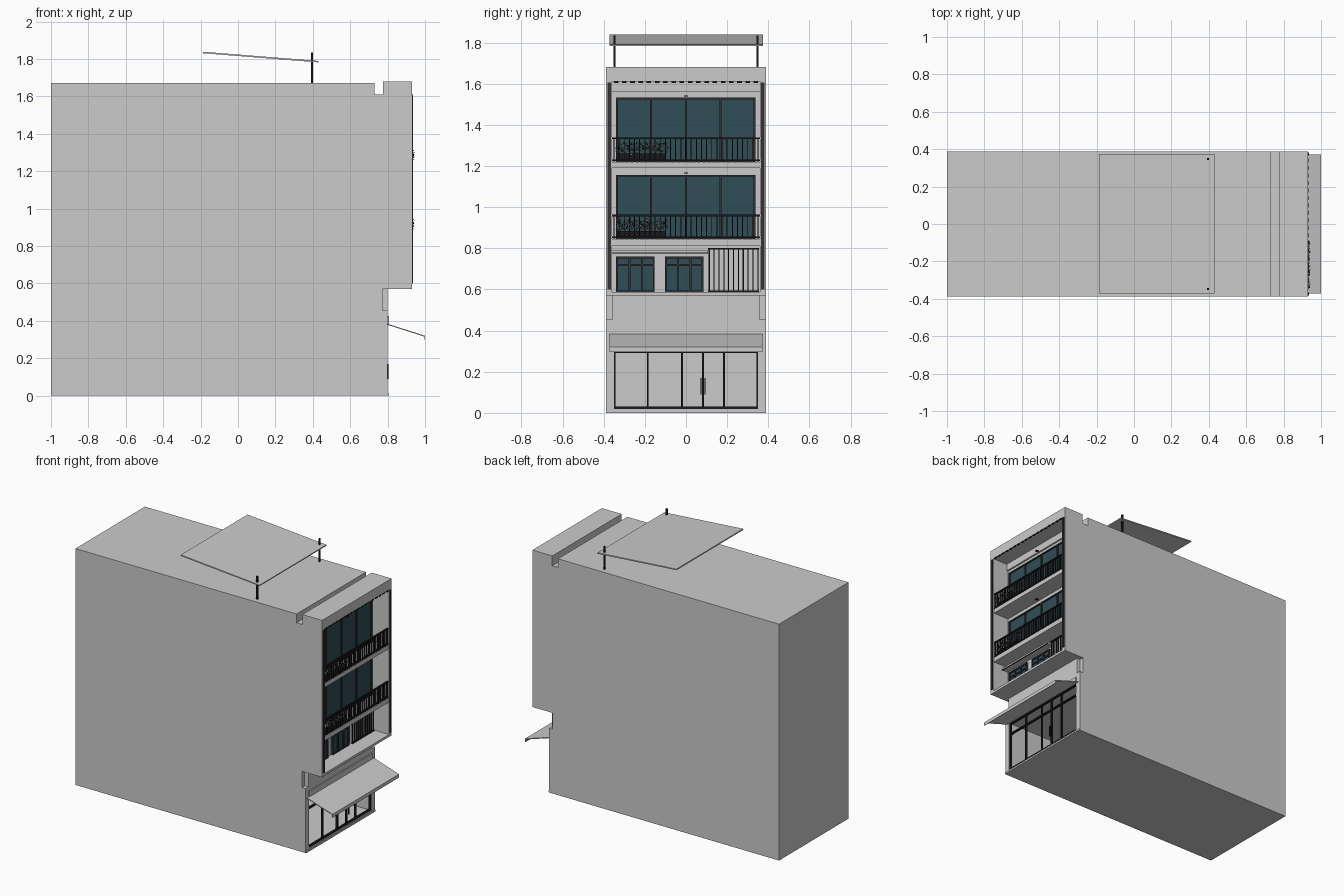
import bpy, bmesh, random
from mathutils import Vector

random.seed(4)
if "Cube" in bpy.data.objects:
    bpy.data.objects.remove(bpy.data.objects["Cube"], do_unlink=True)


def material(name, rgb):
    m = bpy.data.materials.new(name)
    m.use_nodes = True
    m.diffuse_color = (*rgb, 1)
    m.node_tree.nodes["Principled BSDF"].inputs["Base Color"].default_value = (*rgb, 1)
    return m


WALL = material("pale grey", (0.6, 0.6, 0.6))
GLASS = material("teal glass", (0.03, 0.075, 0.095))
FRAME = material("dark frame", (0.035, 0.03, 0.035))
METAL = material("black metal", (0.01, 0.01, 0.012))
LEAF = material("dark leaf", (0.02, 0.03, 0.02))
PETAL = material("beige petal", (0.5, 0.4, 0.33))


def finish(name, bm, *mats):
    bmesh.ops.recalc_face_normals(bm, faces=bm.faces)
    mesh = bpy.data.meshes.new(name)
    bm.to_mesh(mesh)
    bm.free()
    for m in mats:
        mesh.materials.append(m)
    ob = bpy.data.objects.new(name, mesh)
    bpy.context.collection.objects.link(ob)
    return ob


def boxes(name, mat, *spans):
    """Joined boxes, each given as (x range, y range, z range)."""
    bm = bmesh.new()
    for span in spans:
        vs = bmesh.ops.create_cube(bm, size=1)["verts"]
        for v in vs:
            v.co = Vector([(a + b) / 2 + c * (b - a) for (a, b), c in zip(span, v.co)])
    return finish(name, bm, mat)


def extrude_y(name, mat, profile, y0, y1):
    """Extrude an x-z outline along y."""
    bm = bmesh.new()
    face = bm.faces.new([bm.verts.new((x, y0, z)) for x, z in profile])
    out = bmesh.ops.extrude_face_region(bm, geom=[face])["geom"]
    moved = [g for g in out if isinstance(g, bmesh.types.BMVert)]
    bmesh.ops.translate(bm, verts=moved, vec=(0, y1 - y0, 0))
    return finish(name, bm, mat)


def around(c, w):
    return (c - w / 2, c + w / 2)


def cut(ob, cutters):
    for c in cutters:
        c.hide_render = True
        mod = ob.modifiers.new("cut", "BOOLEAN")
        mod.operation, mod.solver, mod.object = "DIFFERENCE", "EXACT", c
    deps = bpy.context.evaluated_depsgraph_get()
    mesh = bpy.data.meshes.new_from_object(ob.evaluated_get(deps))
    ob.modifiers.clear()
    ob.data = mesh
    for c in cutters:
        bpy.data.objects.remove(c, do_unlink=True)


# Main shell: side outline with overhang and roof groove
shell = extrude_y("building_shell", WALL, [
    (-1, 0), (0.8, 0), (0.8, 0.57), (0.93, 0.57), (0.93, 1.68), (0.775, 1.68),
    (0.775, 1.61), (0.73, 1.61), (0.73, 1.672), (-1, 1.672)], -0.388, 0.388)
cut(shell, [
    boxes("balcony_cutter", WALL, ((0.8, 1.1), (-0.36, 0.36), (0.587, 1.61))),
    boxes("shop_cutter", WALL, ((0.3, 1.1), (-0.35, 0.35), (0.018, 0.38))),
    boxes("notch_cutter", WALL, *[((0.772, 1.0), sorted((s * 0.357, s * 0.5)), (0.455, 0.57))
                                  for s in (-1, 1)]),
])
boxes("plinth", WALL, ((0.79, 0.806), (-0.385, 0.385), (0, 0.012)))
boxes("sign_band", WALL, ((0.79, 0.806), (-0.352, 0.352), (0.385, 0.425)))
boxes("balcony_slabs", WALL, *[((0.79, 0.925), (-0.361, 0.361), z)
                               for z in ((0.812, 0.845), (1.19, 1.22))])
boxes("window_header", WALL, ((0.79, 0.812), (-0.361, 0.361), (1.56, 1.612)))
boxes("facade_strips", FRAME, *[((0.929, 0.936), around(s * 0.373, 0.016), (0.6, 1.605))
                                for s in (-1, 1)])
boxes("ceiling_vents", METAL, *[((0.924, 0.932), around(-0.34 + i * 0.04, 0.022), (1.604, 1.612))
                                for i in range(18)])


def window(name, y, z, mullions, transom=None, bar=0.009):
    """Glass sheet with a frame around it and upright dividers."""
    boxes(name + "_glass", GLASS, ((0.798, 0.806), y, z))
    depth = (0.8, 0.814)
    uprights = [y[0] + bar / 2, y[1] - bar / 2, *mullions]
    rails = [z[0] + bar / 2, z[1] - bar / 2] + ([transom] if transom else [])
    boxes(name + "_frame", FRAME, *[(depth, around(u, bar), z) for u in uprights],
          *[(depth, y, around(r, bar)) for r in rails])


# Balcony floors: wide windows, railing and flowers
for label, floor in (("middle", 0.845), ("upper", 1.22)):
    window(label + "_window", (-0.34, 0.338), (floor, floor + 0.312), (-0.17, 0, 0.167))
    boxes(label + "_lamp", METAL, ((0.84, 0.86), (-0.01, 0.01), (floor + 0.318, floor + 0.323)))
    x = (0.914, 0.926)
    bars = [(x, around(-0.35 + i * 0.025, 0.0045), (floor, floor + 0.115)) for i in range(29)]
    rails = [(x, (-0.36, 0.36), (floor + h, floor + h + 0.008)) for h in (0.004, 0.11)]
    boxes(label + "_railing", METAL, *bars, *rails)
    bm = bmesh.new()
    for i in range(420):
        c = Vector((random.uniform(0.9, 0.937), random.uniform(-0.34, -0.09),
                    floor + random.triangular(0.035, 0.1, 0.065)))
        f = bm.faces.new([bm.verts.new(c + Vector([random.uniform(-0.008, 0.008) for k in range(3)]))
                          for j in range(3)])
        f.material_index = int(random.random() < 0.45)
    finish(label + "_flowers", bm, LEAF, PETAL)
    boxes(label + "_planter", METAL, ((0.9, 0.914), (-0.34, -0.1), (floor + 0.004, floor + 0.04)))

# Low floor: two small windows, thin ledge and slatted screen
window("left_low_window", (-0.34, -0.152), (0.587, 0.76), (-0.275, -0.215), 0.718)
window("right_low_window", (-0.102, 0.084), (0.587, 0.76), (-0.04, 0.022), 0.718)
boxes("low_ledge", WALL, ((0.79, 0.85), (-0.36, 0.108), (0.777, 0.79)))
boxes("ledge_trim", METAL, ((0.846, 0.852), (-0.36, 0.108), (0.774, 0.779)))
boxes("screen_panel", WALL, ((0.79, 0.812), (0.11, 0.352), (0.59, 0.795)))
boxes("screen_slats", METAL,
      *[((0.81, 0.82), around(0.113 + i * 0.0236, 0.005), (0.59, 0.8)) for i in range(11)],
      *[((0.81, 0.822), (0.108, 0.354), around(z, 0.008)) for z in (0.592, 0.798)])

# Shopfront frame, door handles and sloping awning
boxes("shop_frame", METAL,
      *[((0.782, 0.796), around(y, 0.009), (0.018, 0.38))
        for y in (-0.346, -0.186, -0.02, 0.083, 0.185, 0.346)],
      *[((0.782, 0.796), (-0.35, 0.35), around(z, 0.011)) for z in (0.025, 0.296, 0.375)])
boxes("door_handles", METAL, *[((0.796, 0.805), around(0.083 + s * 0.01, 0.004), (0.09, 0.17))
                               for s in (-1, 1)])
extrude_y("awning", WALL, [(0.795, 0.386), (1.0, 0.321), (1.0, 0.297), (0.996, 0.297),
                           (0.996, 0.316), (0.795, 0.38)], -0.372, 0.372)

# Roof shade on two posts
extrude_y("roof_shade", WALL, [(-0.188, 1.831), (-0.187, 1.839), (0.43, 1.79), (0.429, 1.782)],
          -0.372, 0.374)
boxes("roof_posts", METAL, *[((0.389, 0.4), around(s * 0.348, 0.011), (1.665, 1.835))
                             for s in (-1, 1)])
